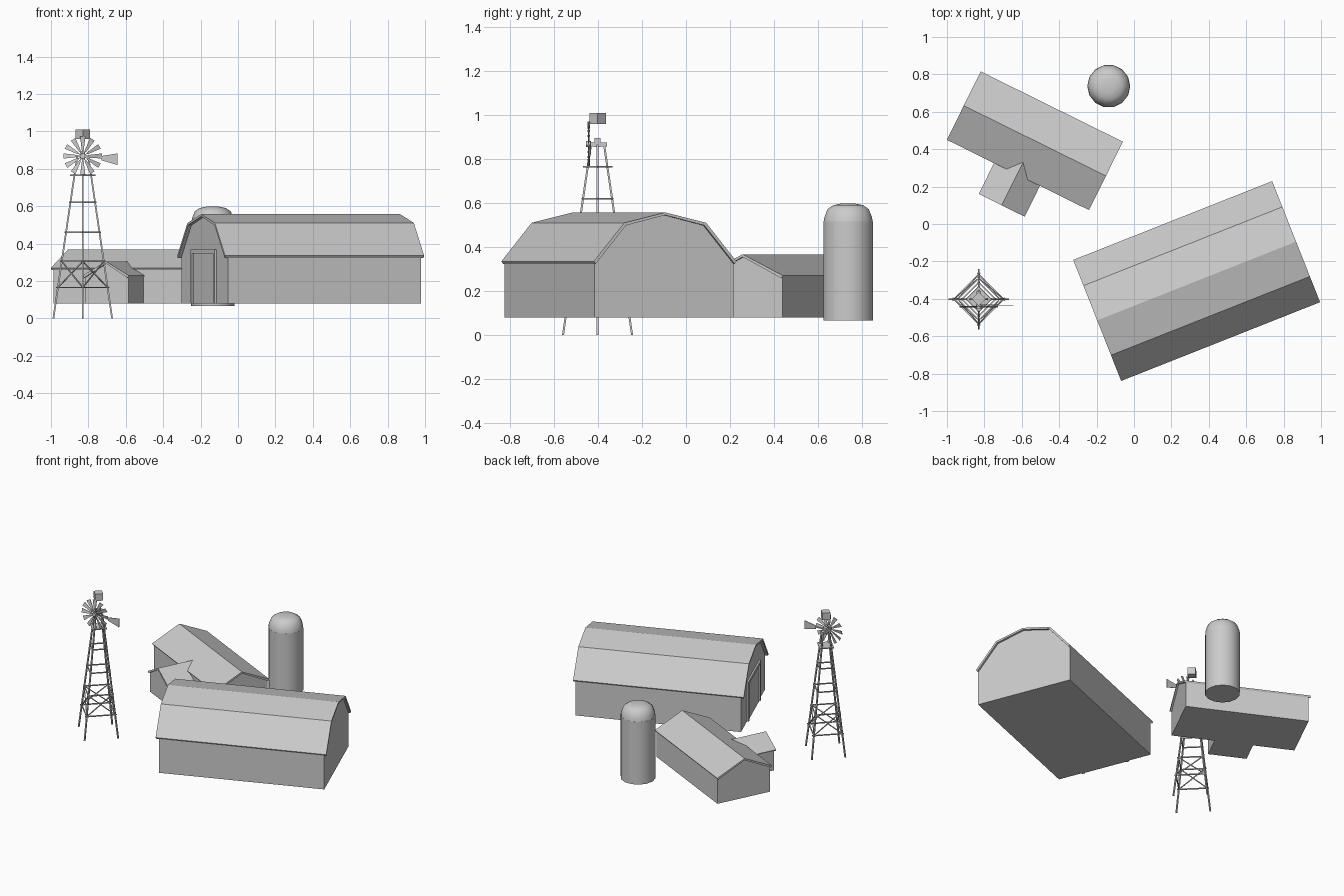
import bpy, bmesh, math
from mathutils import Vector, Matrix

if "Cube" in bpy.data.objects:
    bpy.data.objects.remove(bpy.data.objects["Cube"])


def make(name, bm, mat=Matrix()):
    bmesh.ops.recalc_face_normals(bm, faces=bm.faces)
    me = bpy.data.meshes.new(name)
    bm.to_mesh(me)
    bm.free()
    ob = bpy.data.objects.new(name, me)
    ob.matrix_world = mat
    bpy.context.collection.objects.link(ob)
    return ob


def frame(x, y, deg):
    return Matrix.Translation((x, y, 0)) @ Matrix.Rotation(math.radians(deg), 4, 'Z')


def prism(name, profile, a, b, mat):
    # closed (across, up) profile swept along local x from a to b
    bm = bmesh.new()
    f = bm.faces.new([bm.verts.new((a, y, z)) for y, z in profile])
    new = bmesh.ops.extrude_face_region(bm, geom=[f])['geom']
    bmesh.ops.translate(bm, vec=(b - a, 0, 0),
                        verts=[v for v in new if isinstance(v, bmesh.types.BMVert)])
    return make(name, bm, mat)


def mirrored(half):
    # half profile runs eave to ridge, ridge at y = 0
    return half + [(-y, z) for y, z in reversed(half[:-1])]


def building(name, half, base, a, b, over_a, over_b, mat):
    t = 0.012
    outer = mirrored(half)
    inner = mirrored([(y + (0.008 if y < -0.01 else 0), z - t) for y, z in half])
    prism(name + "_roof", outer + inner[::-1], a, b, mat)
    w = half[0][0] + 0.008
    wall = mirrored([(w, base)] + [(y + (0.008 if y < -0.01 else 0), z - t + 0.001) for y, z in half])
    prism(name + "_walls", wall, a + over_a, b - over_b, mat)


def add_box(bm, center, size, rot=0):
    m = Matrix.Translation(center) @ Matrix.Rotation(rot, 4, 'Z') @ Matrix.Diagonal((*size, 1))
    bmesh.ops.create_cube(bm, size=1, matrix=m)


def add_beam(bm, p, q, w):
    p, q = Vector(p), Vector(q)
    d = q - p
    m = Matrix.Translation((p + q) / 2) @ d.to_track_quat('Z', 'Y').to_matrix().to_4x4()
    bmesh.ops.create_cube(bm, size=1, matrix=m @ Matrix.Diagonal((w, w, d.length, 1)))


# Gambrel barn
barn = frame(0.335, -0.305, 21.6)
building("barn", [(-0.348, 0.335), (-0.2, 0.51), (0, 0.557)], 0.08,
         -0.572, 0.572, 0.02, 0.015, barn)

# Barn door with frame on the left gable
bm = bmesh.new()
for s in (-1, 1):
    add_box(bm, (-0.556, s * 0.163, 0.217), (0.016, 0.022, 0.274))
add_box(bm, (-0.556, 0, 0.357), (0.016, 0.348, 0.02))
make("barn_door_frame", bm, barn)
bm = bmesh.new()
add_box(bm, (-0.553, 0, 0.213), (0.008, 0.31, 0.266))
make("barn_door", bm, barn)

# Gabled shed with a small cross wing
shed = frame(-0.53, 0.445, -26.3)
building("shed", [(-0.204, 0.27), (0, 0.367)], 0.08, -0.424, 0.424, 0.012, 0.012, shed)
wing = shed @ Matrix.Translation((-0.006, 0, 0)) @ Matrix.Rotation(math.radians(90), 4, 'Z')
building("shed_wing", [(-0.137, 0.229), (0, 0.305)], 0.08, -0.388, -0.12, 0.012, 0.0, wing)

# Silo: faceted tank with a domed cap
silo = frame(-0.135, 0.737, 0)
for name, rings in (("silo_tank", [(0.115, 0.065), (0.115, 0.515)]),
                    ("silo_cap", [(0.115, 0.51), (0.111, 0.535), (0.096, 0.572),
                                  (0.07, 0.59), (0.035, 0.597)])):
    bm = bmesh.new()
    n = 14
    loops = [[bm.verts.new((r * math.cos(2 * math.pi * i / n), r * math.sin(2 * math.pi * i / n), z))
              for i in range(n)] for r, z in rings]
    for lo, hi in zip(loops, loops[1:]):
        for i in range(n):
            bm.faces.new((lo[i], lo[(i + 1) % n], hi[(i + 1) % n], hi[i]))
    bm.faces.new(loops[0])
    bm.faces.new(loops[-1])
    ob = make(name, bm, silo)
    bpy.context.view_layer.objects.active = ob
    ob.select_set(True)
    bpy.ops.object.shade_smooth_by_angle(angle=math.radians(35))
    ob.select_set(False)

# Windmill tower: legs, rungs and cross braces
mill = frame(-0.83, -0.402, 0)


def corner(i, z, extra=0):
    r = 0.157 - 0.147 * z + extra
    return Vector((r * math.cos(i * math.pi / 2), r * math.sin(i * math.pi / 2), z))


legs, rungs, braces = bmesh.new(), bmesh.new(), bmesh.new()
for i in range(4):
    add_beam(legs, corner(i, 0), corner(i, 0.865), 0.009)
    for z in (0.165, 0.305, 0.46, 0.62):
        p, q = corner(i, z), corner(i + 1, z)
        d = (q - p) * 0.06
        add_beam(rungs, p - d, q + d, 0.007)
    add_beam(braces, corner(i, 0.165), corner(i + 1, 0.305), 0.006)
    add_beam(braces, corner(i + 1, 0.165), corner(i, 0.305), 0.006)
make("tower_legs", legs, mill)
make("tower_rungs", rungs, mill)
make("tower_braces", braces, mill)

# Platform, axle housing and top box
bm = bmesh.new()
add_box(bm, (0, 0, 0.765), (0.095, 0.095, 0.007), math.pi / 4)
make("tower_platform", bm, mill)
bm = bmesh.new()
add_box(bm, (0, -0.004, 0.866), (0.022, 0.094, 0.02))
add_box(bm, (0, 0, 0.875), (0.026, 0.026, 0.04))
make("axle_housing", bm, mill)
bm = bmesh.new()
add_box(bm, (0, 0, 0.985), (0.053, 0.053, 0.05), math.pi / 4)
make("top_box", bm, mill)

# Wheel with twelve tapered pitched blades
bm = bmesh.new()
for k in range(12):
    m = Matrix.Translation((0, -0.04, 0.868)) @ Matrix.Rotation(k * math.pi / 6, 4, 'Y')
    pts = [(-0.005, 0.028), (0.005, 0.028), (0.014, 0.103), (-0.014, 0.103)]
    back, front = [[bm.verts.new(m @ Vector((x, x * 0.25 + y, z))) for x, z in pts]
                   for y in (-0.0015, 0.0015)]
    bm.faces.new(back)
    bm.faces.new(front)
    for j in range(4):
        bm.faces.new((back[j], back[j - 1], front[j - 1], front[j]))
    add_beam(bm, (0, -0.04, 0.868), m @ Vector((0, 0, 0.04)), 0.004)
make("wheel_blades", bm, mill)
bm = bmesh.new()
bmesh.ops.create_cone(bm, cap_ends=True, segments=12, radius1=0.014, radius2=0.014, depth=0.02,
                      matrix=Matrix.Translation((0, -0.042, 0.868)) @ Matrix.Rotation(math.pi / 2, 4, 'X'))
make("wheel_hub", bm, mill)

# Tail vane
tail = mill @ Matrix.Translation((0, -0.032, 0)) @ Matrix.Rotation(math.radians(-90), 4, 'Z')
prism("tail_vane", [(0.1, 0.845), (0.187, 0.82), (0.187, 0.882), (0.1, 0.868)], -0.002, 0.002, tail)
bm = bmesh.new()
add_beam(bm, (0, -0.032, 0.862), (0.105, -0.032, 0.858), 0.006)
make("tail_rod", bm, mill)
